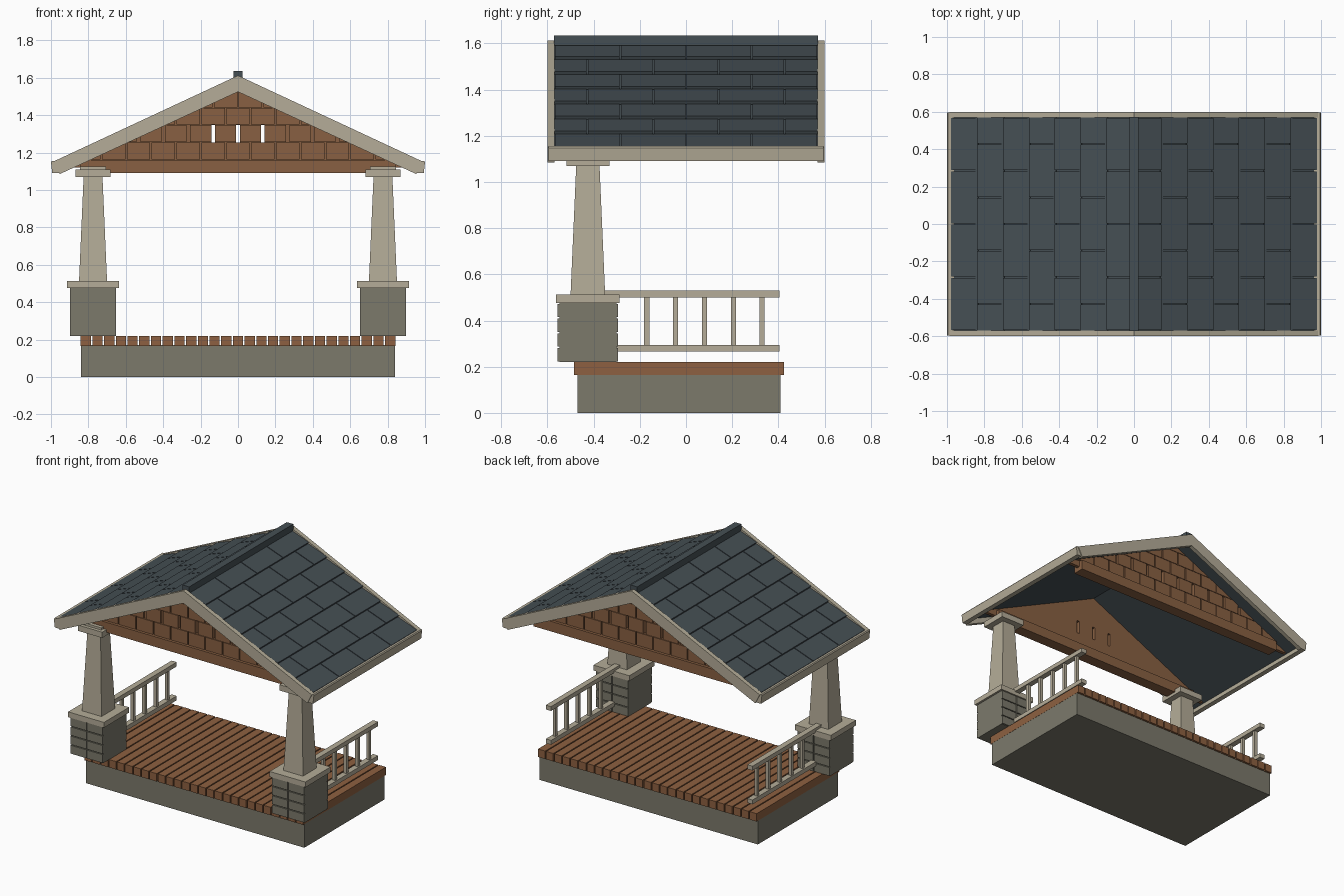
import bpy, bmesh, math
from mathutils import Vector

cube = bpy.data.objects.get("Cube")
if cube:
    bpy.data.objects.remove(cube, do_unlink=True)


def material(name, r, g, b):
    m = bpy.data.materials.new(name)
    m.use_nodes = True
    m.diffuse_color = (r, g, b, 1)
    bsdf = m.node_tree.nodes["Principled BSDF"]
    bsdf.inputs["Base Color"].default_value = (r, g, b, 1)
    bsdf.inputs["Roughness"].default_value = 0.8
    return m


STONE = material("grey stone", 0.2, 0.192, 0.148)
CREAM = material("cream trim", 0.46, 0.415, 0.315)
DECK = material("deck wood", 0.27, 0.118, 0.052)
CEDAR = material("cedar wood", 0.25, 0.118, 0.055)
SLATE = material("slate roof", 0.06, 0.078, 0.088)


def prism(bm, profile, y0, y1, side=1):
    """Extrude an x-z outline along y; side=-1 mirrors it in x."""
    front = [bm.verts.new((side * x, y0, z)) for x, z in profile]
    back = [bm.verts.new((side * x, y1, z)) for x, z in profile]
    n = len(profile)
    bm.faces.new(front)
    bm.faces.new(back[::-1])
    for i in range(n):
        j = (i + 1) % n
        bm.faces.new((front[j], front[i], back[i], back[j]))


def box(bm, x0, x1, y0, y1, z0, z1):
    prism(bm, [(x0, z0), (x1, z0), (x1, z1), (x0, z1)], y0, y1)


def finish(bm, name, mat):
    bmesh.ops.recalc_face_normals(bm, faces=bm.faces[:])
    mesh = bpy.data.meshes.new(name)
    bm.to_mesh(mesh)
    bm.free()
    mesh.materials.append(mat)
    ob = bpy.data.objects.new(name, mesh)
    bpy.context.collection.objects.link(ob)
    return ob


def make_box(name, mat, *size):
    bm = bmesh.new()
    box(bm, *size)
    return finish(bm, name, mat)


# Foundation and deck planks
make_box("foundation", STONE, -0.84, 0.84, -0.47, 0.41, 0, 0.17)
PLANKS = 27
pitch = 1.69 / PLANKS
bm = bmesh.new()
for i in range(PLANKS):
    x = -0.845 + i * pitch
    box(bm, x + 0.004, x + pitch - 0.004, -0.485, 0.425, 0.165, 0.22)
finish(bm, "deck_planks", DECK)

# Posts: stone pier with blocks, cap, tapered column, capital
CX, CY = 0.775, -0.425
for side, label in ((1, "left"), (-1, "right")):
    px = side * CX

    def block(name, mat, half, z0, z1):
        return make_box(name, mat, px - half, px + half, CY - half, CY + half, z0, z1)

    make_box(label + "_pier", STONE, px - 0.123, px + 0.123,
             CY - 0.123, CY + 0.123, 0.22, 0.48)
    bm = bmesh.new()
    row_h = 0.255 / 4
    for face in (-1, 1):
        y0, y1 = sorted((CY + face * 0.12, CY + face * 0.131))
        for row in range(4):
            z = 0.22 + row * row_h
            for x in (px - 0.123, px + 0.003):
                box(bm, x, x + 0.12, y0, y1, z + 0.003, z + row_h - 0.003)
    finish(bm, label + "_pier_blocks", STONE)
    block(label + "_pier_cap", CREAM, 0.138, 0.475, 0.512)
    column = block(label + "_column", CREAM, 0.075, 0.51, 1.075)
    for v in column.data.vertices:
        if v.co.z > 1:
            v.co.x = px + (v.co.x - px) * 0.67
            v.co.y = CY + (v.co.y - CY) * 0.67
    block(label + "_capital", CREAM, 0.093, 1.07, 1.11)
    block(label + "_capital_top", CREAM, 0.07, 1.11, 1.125)

    # Railing behind each pier
    bm = bmesh.new()
    for z in (0.265, 0.5):
        box(bm, px - 0.02, px + 0.02, -0.36, 0.405, z, z + 0.03)
    for i in range(5):
        y = -0.17 + i * 0.125
        box(bm, px - 0.011, px + 0.011, y - 0.011, y + 0.011, 0.29, 0.505)
    finish(bm, label + "_railing", CREAM)

# Roof slopes
A = math.radians(25)
SLOPE = math.tan(A)
RIDGE = 1.59


def on_slope(s, n):
    """Point s down the slope and n above it."""
    return (s * math.cos(A) + n * math.sin(A), RIDGE - s * math.sin(A) + n * math.cos(A))


ROWS = 7
LENGTH = 1.07 / ROWS
WIDTH = 0.285
for side, label in ((1, "left"), (-1, "right")):
    bm = bmesh.new()
    ex = 0.965
    prism(bm, [(0, RIDGE), (ex, RIDGE - ex * SLOPE),
               (ex, RIDGE - 0.022 - ex * SLOPE), (0, RIDGE - 0.022)], -0.57, 0.57, side)
    finish(bm, label + "_roof_deck", SLATE)

    # Overlapping shingles, staggered row by row
    bm = bmesh.new()
    for row in range(ROWS):
        s0, s1 = row * LENGTH, (row + 1) * LENGTH
        outline = [on_slope(s0, -0.003), on_slope(s1, 0.005),
                   on_slope(s1, 0.02), on_slope(s0, 0.006)]
        start = -0.57 - (WIDTH / 2 if row % 2 else 0)
        for k in range(5):
            y0 = max(-0.57, start + k * WIDTH + 0.003)
            y1 = min(0.57, start + (k + 1) * WIDTH - 0.003)
            if y1 - y0 > 0.02:
                prism(bm, outline, y0, y1, side)
    finish(bm, label + "_roof_shingles", SLATE)

    # Eave fascia
    bm = bmesh.new()
    prism(bm, [(0.962, 1.15), (0.995, 1.155), (1.0, 1.148), (0.993, 1.09), (0.958, 1.09)],
          -0.595, 0.595, side)
    finish(bm, label + "_eave_fascia", CREAM)

    # Sloping boards along both gable edges
    bm = bmesh.new()
    for y0, y1 in ((-0.6, -0.57), (0.57, 0.6)):
        prism(bm, [(0, 1.612), (0.987, 1.152), (0.953, 1.085), (0, 1.525)], y0, y1, side)
    finish(bm, label + "_barge_boards", CREAM)

make_box("ridge_cap", SLATE, -0.025, 0.025, -0.572, 0.572, 1.59, 1.635)


def clip_to_roof(bm):
    """Trim everything above the underside of the roof."""
    for side in (1, -1):
        geom = bm.verts[:] + bm.edges[:] + bm.faces[:]
        cut = bmesh.ops.bisect_plane(
            bm, geom=geom, plane_co=Vector((0, 0, RIDGE - 0.022)),
            plane_no=Vector((side * math.sin(A), 0, math.cos(A))), clear_outer=True)
        edges = [e for e in cut["geom_cut"] if isinstance(e, bmesh.types.BMEdge)]
        if edges:
            bmesh.ops.holes_fill(bm, edges=edges, sides=0)


# Gables: beam, wall with three vent slots, cedar shingles outside
TILE, TILE_H, BASE = 0.133, 0.093, 1.16
for out, label in ((-1, "front"), (1, "back")):
    gy = out * 0.43

    def slab(bm, x0, x1, a, b, z0, z1):
        y0, y1 = sorted((gy + out * a, gy + out * b))
        box(bm, x0, x1, y0, y1, z0, z1)

    bm = bmesh.new()
    slab(bm, -0.845, 0.845, -0.04, 0.04, 1.09, BASE)
    finish(bm, label + "_gable_beam", CEDAR)

    bm = bmesh.new()
    low, high = BASE + TILE_H, BASE + 2 * TILE_H
    slab(bm, -0.95, 0.95, -0.012, 0.012, 1.12, low)
    slab(bm, -0.95, 0.95, -0.012, 0.012, high, 1.6)
    edges = [-0.95] + [c + d for c in (-TILE, 0, TILE) for d in (-0.01, 0.01)] + [0.95]
    for x0, x1 in zip(edges[::2], edges[1::2]):
        slab(bm, x0, x1, -0.012, 0.012, low, high)
    clip_to_roof(bm)
    finish(bm, label + "_gable_wall", CEDAR)

    bm = bmesh.new()
    for row in range(5):
        z = BASE + row * TILE_H
        for k in range(-7, 8):
            x = (k + (0.5 if row % 2 else 0)) * TILE
            vent = 0.01 if row == 1 else 0.004
            slab(bm, x - TILE / 2 + vent, x + TILE / 2 - vent, 0.01, 0.026,
                 z + 0.003, z + TILE_H)
    clip_to_roof(bm)
    finish(bm, label + "_gable_shingles", CEDAR)
